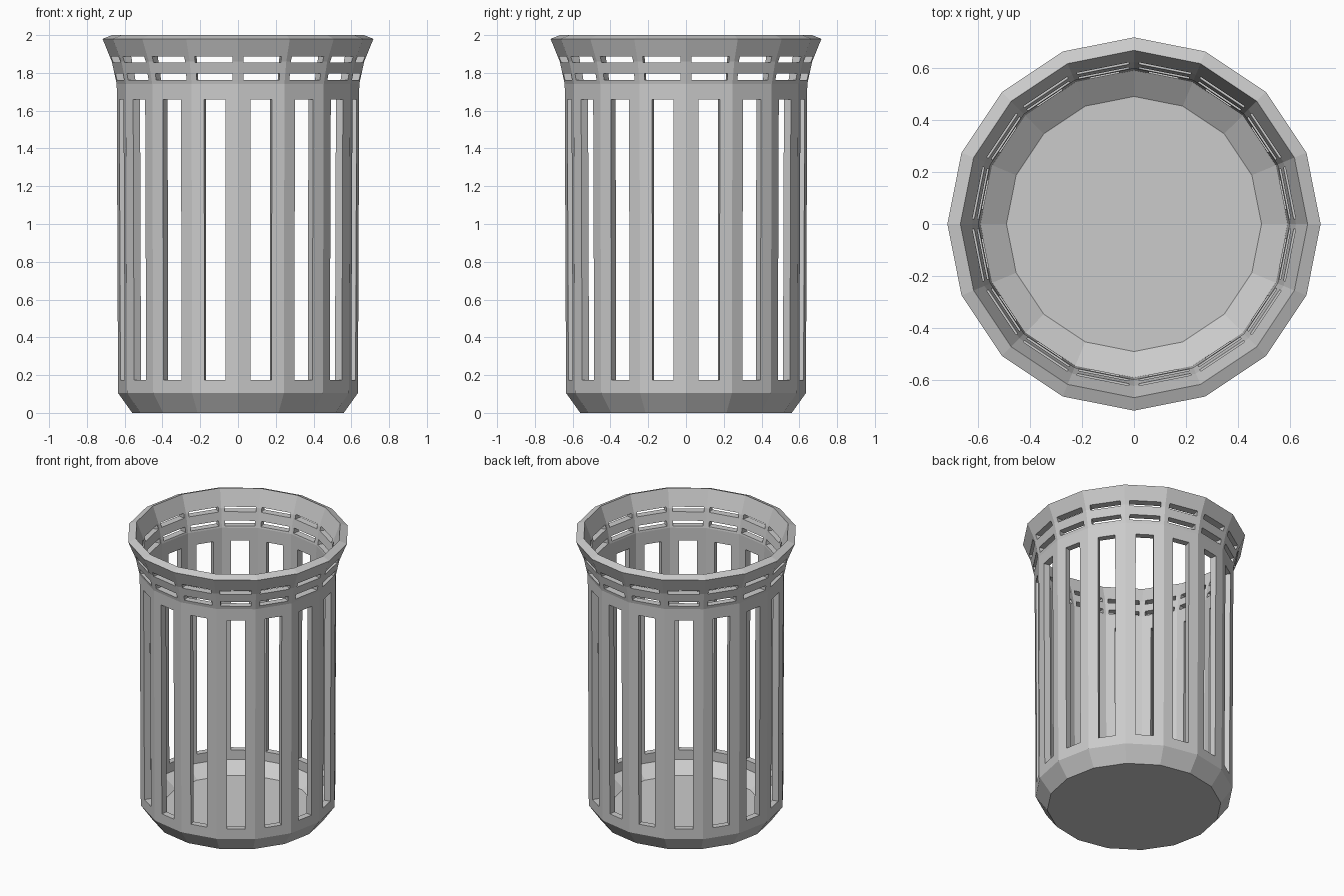
import bpy, bmesh
from math import cos, sin, pi
from mathutils import Matrix

if "Cube" in bpy.data.objects:
    bpy.data.objects.remove(bpy.data.objects["Cube"])

SIDES = 16
# closed wall cross-section (radius, height): outside going up, then inside going down
OUTER = [(0.56, 0.0), (0.635, 0.105), (0.642, 1.74), (0.668, 1.86), (0.717, 1.98)]
INNER = [(0.667, 2.0), (0.622, 1.88), (0.597, 1.75), (0.59, 0.11), (0.49, 0.04)]


def make_object(name, bm):
    bmesh.ops.recalc_face_normals(bm, faces=bm.faces)
    mesh = bpy.data.meshes.new(name)
    bm.to_mesh(mesh)
    bm.free()
    obj = bpy.data.objects.new(name, mesh)
    bpy.context.collection.objects.link(obj)
    return obj


# basket shell: the profile turned in 16 flat steps, capped by underside and floor
bm = bmesh.new()
rings = [[bm.verts.new((r * cos(2 * pi * i / SIDES), r * sin(2 * pi * i / SIDES), z))
          for i in range(SIDES)] for r, z in OUTER + INNER]
for low, high in zip(rings, rings[1:]):
    for i in range(SIDES):
        j = (i + 1) % SIDES
        bm.faces.new((low[i], low[j], high[j], high[i]))
bm.faces.new(rings[0])
bm.faces.new(rings[-1])
basket = make_object("basket", bm)

# slot cutters: one tall slot and two short horizontal slots per side (width, bottom, top)
SLOTS = [(0.115, 0.175, 1.66), (0.195, 1.762, 1.797), (0.203, 1.855, 1.887)]
bm = bmesh.new()
for i in range(SIDES):
    turn = Matrix.Rotation(2 * pi * (i + 0.5) / SIDES, 4, 'Z')
    for width, z0, z1 in SLOTS:
        place = Matrix.Translation((0.63, 0, (z0 + z1) / 2))
        size = Matrix.Diagonal((0.24, width, z1 - z0, 1))
        bmesh.ops.create_cube(bm, size=1, matrix=turn @ place @ size)
cutter = make_object("slot_cutter", bm)
cutter.hide_render = True

# cut the slots, then drop the helper
cut = basket.modifiers.new("slots", 'BOOLEAN')
cut.operation = 'DIFFERENCE'
cut.solver = 'EXACT'
cut.object = cutter
bpy.context.view_layer.objects.active = basket
basket.select_set(True)
bpy.ops.object.modifier_apply(modifier=cut.name)
bpy.data.objects.remove(cutter)
